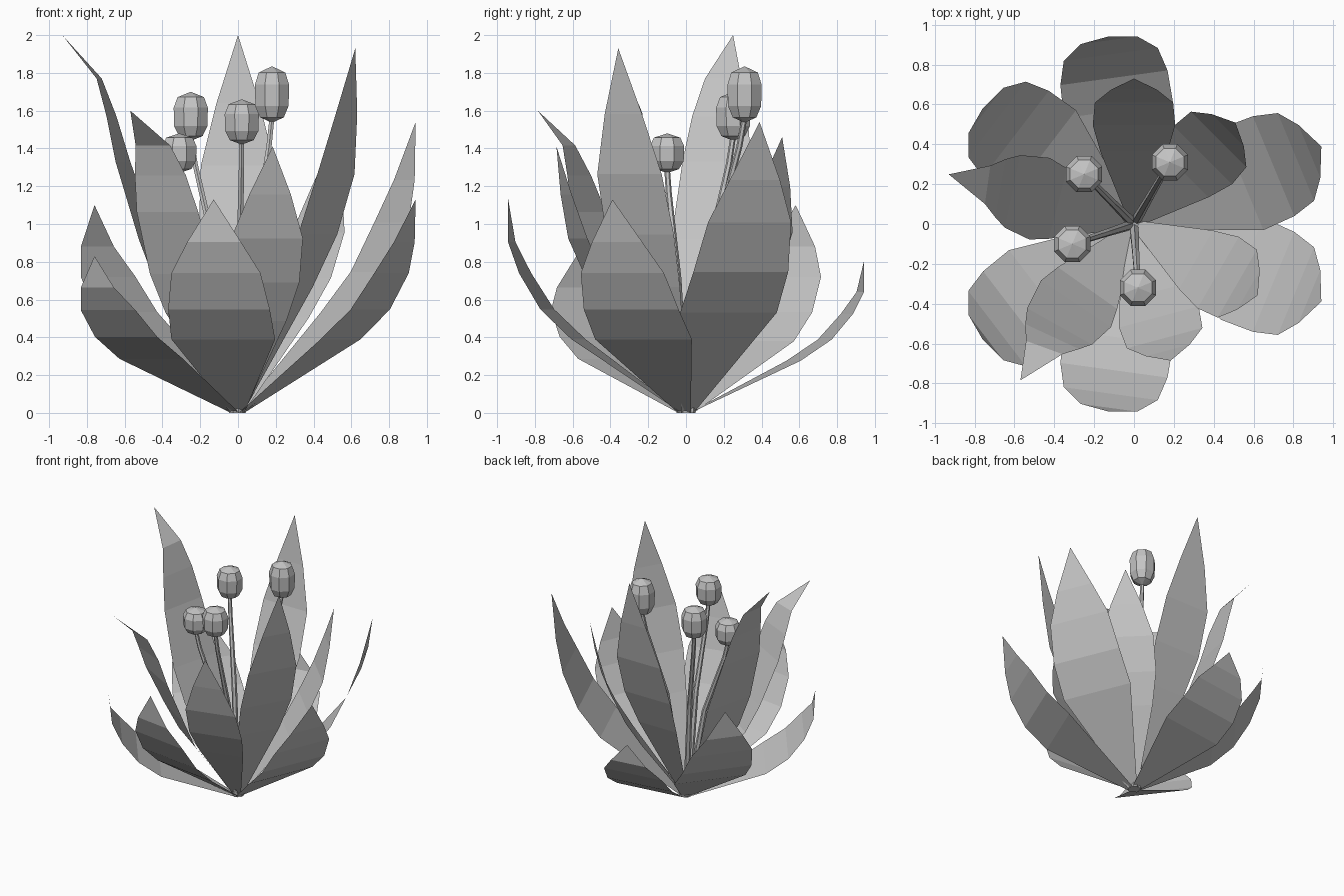
import bpy
import bmesh
from math import sin, cos, radians, tau
from mathutils import Vector

cube = bpy.data.objects.get("Cube")
if cube:
    bpy.data.objects.remove(cube)

grey = bpy.data.materials.new("soft_grey")
grey.use_nodes = True
grey.diffuse_color = (0.55, 0.55, 0.55, 1)
grey.node_tree.nodes["Principled BSDF"].inputs["Base Color"].default_value = (0.55, 0.55, 0.55, 1)


def finish(name, bm):
    mesh = bpy.data.meshes.new(name)
    bm.to_mesh(mesh)
    bm.free()
    mesh.materials.append(grey)
    obj = bpy.data.objects.new(name, mesh)
    bpy.context.collection.objects.link(obj)


# Petal rows as fractions: reach, height, half width
OUTER = [(0.605, 0.345, 1), (0.78, 0.485, 0.98), (0.905, 0.655, 0.86), (0.98, 0.80, 0.52)]
WIDE = [(r * 0.955, z, w) for r, z, w in OUTER]
INNER = [(0.50, 0.345, 0.82), (0.68, 0.49, 1), (0.835, 0.655, 0.95), (0.925, 0.82, 0.55)]
FLARED = [(0.41, 0.33, 0.88), (0.51, 0.46, 1.02), (0.655, 0.665, 0.9), (0.72, 0.785, 0.72), (0.79, 0.885, 0.47)]


def petal(name, rows, angle, reach, height, half_width, twist=0):
    """Thin pointed leaf, flat across its width, bent along its length."""
    a = radians(angle)
    out, up = Vector((cos(a), sin(a), 0)), Vector((0, 0, height))
    bm = bmesh.new()
    pairs = []
    for r, z, w in [(0.02, 0, 0.13)] + rows:
        t = a + radians(twist) * z ** 3
        side = Vector((-sin(t), cos(t), 0)) * w * half_width
        centre = out * r * reach + up * z
        pairs.append([bm.verts.new(centre + side * s) for s in (-1, 1)])
    for (a0, b0), (a1, b1) in zip(pairs, pairs[1:]):
        bm.faces.new((a0, a1, b1, b0))
    tip = bm.verts.new(out * reach + up)
    bm.faces.new((pairs[-1][0], tip, pairs[-1][1]))
    finish(name, bm)


def rings_mesh(name, rings, sides):
    """Closed surface through (centre, radius) rings; zero radius makes a point."""
    bm = bmesh.new()
    loops = []
    for centre, radius in rings:
        angles = [tau * (i + 0.5) / sides for i in range(sides if radius else 1)]
        loops.append([bm.verts.new(Vector(centre) + Vector((cos(a), sin(a), 0)) * radius) for a in angles])
    for low, high in zip(loops, loops[1:]):
        for i in range(sides):
            j = (i + 1) % sides
            quad = [low[i % len(low)], low[j % len(low)], high[j % len(high)], high[i % len(high)]]
            bm.faces.new(list(dict.fromkeys(quad)))
    for loop in (loops[0][::-1], loops[-1]):
        if len(loop) > 2:
            bm.faces.new(loop)
    finish(name, bm)


# Outer ring of broad petals
for label, rows, angle, reach, height in [
        ("left_back", WIDE, 22.5, 1.018, 1.54), ("back", OUTER, 97.8, 0.95, 0.80),
        ("right_back", OUTER, 142.6, 0.956, 1.10), ("right_front", OUTER, 217.4, 0.956, 0.83),
        ("front", OUTER, 262.2, 0.95, 1.13), ("left_front", WIDE, 337.5, 1.018, 1.13)]:
    petal("outer_petal_" + label, rows, angle, reach, height, 0.277)

# Inner ring of tall petals, two of them flared outwards
for label, rows, angle, reach, height, twist in [
        ("left_back", INNER, 45, 0.72, 1.46, 0), ("back", INNER, 90, 0.73, 2.0, 0),
        ("right", FLARED, 165, 0.963, 2.0, 10), ("right_front", FLARED, 234, 0.97, 1.60, 23),
        ("front", INNER, 285, 0.71, 1.41, 0), ("left_front", INNER, 330, 0.717, 1.93, 0)]:
    petal("inner_petal_" + label, rows, angle, reach, height, 0.207, twist)

# Stamens: slim filament, bowed near the top, and faceted bud
BUD = [(0, -1), (0.68, -0.8), (0.95, -0.4), (0.98, 0.35), (0.76, 0.78), (0, 1)]
FILAMENT = [(0.08, 0, 0.025), (0.44, 0.55, 0.02), (0.91, 0.9, 0.016), (1, 1, 0.015)]
for label, x, y, z, half in [
        ("left_back", 0.18, 0.31, 1.685, 0.15), ("right_back", -0.25, 0.25, 1.57, 0.13),
        ("front", 0.02, -0.32, 1.54, 0.12), ("right", -0.31, -0.10, 1.375, 0.105)]:
    top = z - half * 0.8
    rings_mesh("filament_" + label, [((x * f, y * f, top * h), r) for f, h, r in FILAMENT], 6)
    rings_mesh("bud_" + label, [((x, y, z + half * h), 0.1 * r) for r, h in BUD], 8)

# Small base disc joining the petals
rings_mesh("base", [((0, 0, 0), 0.045), ((0, 0, 0.01), 0.04)], 8)
